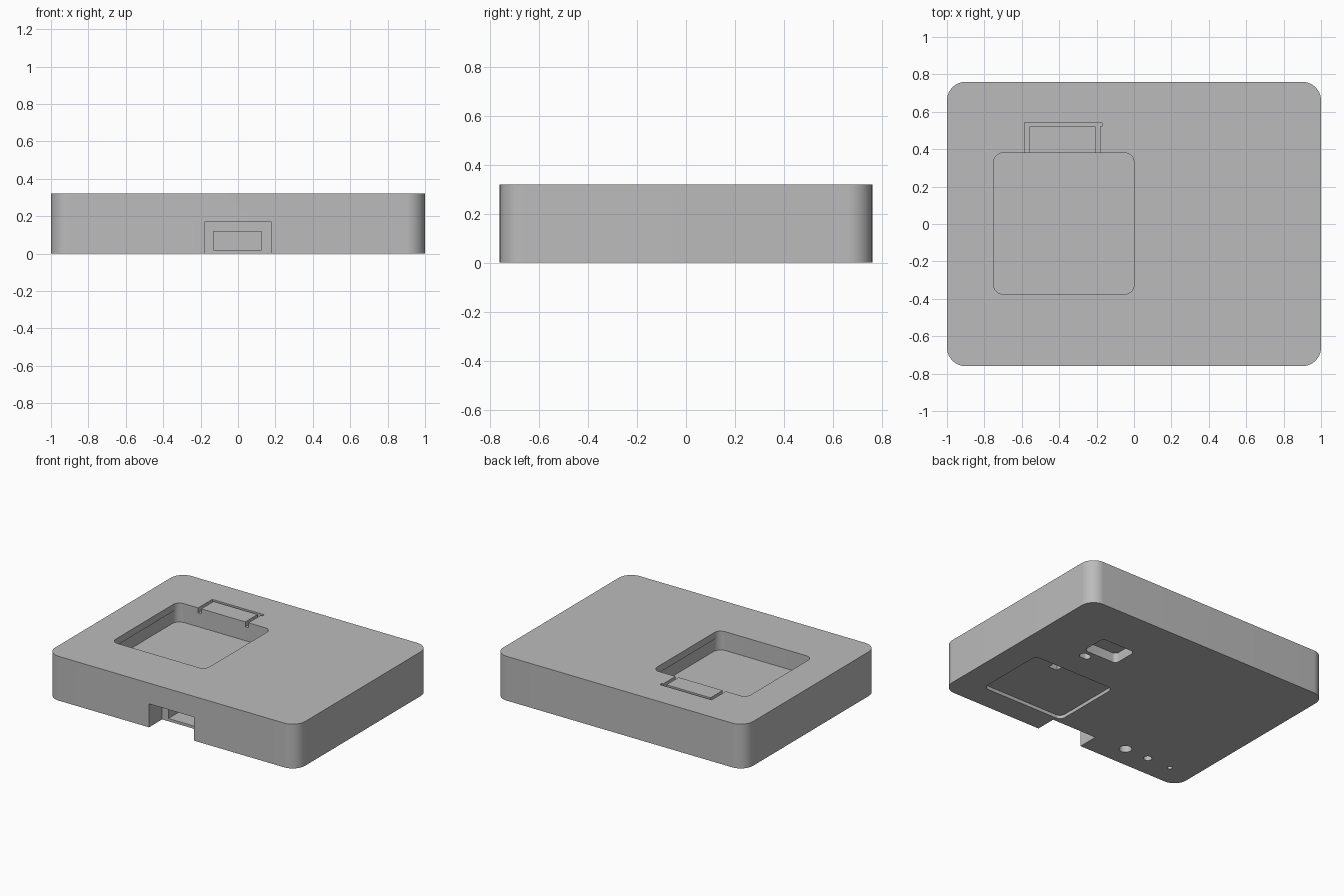
import bpy, bmesh
from math import sin, cos, pi

cube = bpy.data.objects.get("Cube")
if cube:
    bpy.data.objects.remove(cube, do_unlink=True)

grey = bpy.data.materials.new("plain_grey")
grey.use_nodes = True
colour = (0.5, 0.5, 0.5, 1)
grey.diffuse_color = colour
grey.node_tree.nodes["Principled BSDF"].inputs["Base Color"].default_value = colour


def prism(name, x, y, z, r=0.0, seg=10):
    """Upright block between the given (low, high) ranges, vertical corners rounded by r."""
    pts = []
    if r:
        for i, (cx, cy) in enumerate([(x[1] - r, y[1] - r), (x[0] + r, y[1] - r),
                                      (x[0] + r, y[0] + r), (x[1] - r, y[0] + r)]):
            for k in range(seg + 1):
                a = pi / 2 * (i + k / seg)
                p = (cx + r * cos(a), cy + r * sin(a))
                if not pts or abs(p[0] - pts[-1][0]) + abs(p[1] - pts[-1][1]) > 1e-5:
                    pts.append(p)
        if abs(pts[0][0] - pts[-1][0]) + abs(pts[0][1] - pts[-1][1]) < 1e-5:
            pts.pop()
    else:
        pts = [(x[0], y[0]), (x[1], y[0]), (x[1], y[1]), (x[0], y[1])]
    bm = bmesh.new()
    face = bm.faces.new([bm.verts.new((px, py, z[0])) for px, py in pts])
    new = bmesh.ops.extrude_face_region(bm, geom=[face])["geom"]
    bmesh.ops.translate(bm, vec=(0, 0, z[1] - z[0]),
                        verts=[v for v in new if isinstance(v, bmesh.types.BMVert)])
    bmesh.ops.recalc_face_normals(bm, faces=bm.faces)
    mesh = bpy.data.meshes.new(name)
    bm.to_mesh(mesh)
    bm.free()
    mesh.materials.append(grey)
    ob = bpy.data.objects.new(name, mesh)
    bpy.context.collection.objects.link(ob)
    return ob


def cut(name, *args, **kw):
    """Carve a prism out of the body and discard the cutter."""
    tool = prism(name, *args, **kw)
    tool.hide_render = True
    mod = body.modifiers.new(name, "BOOLEAN")
    mod.operation = "DIFFERENCE"
    mod.solver = "EXACT"
    mod.object = tool
    bpy.ops.object.modifier_apply(modifier=name)
    bpy.data.objects.remove(tool, do_unlink=True)


H = 0.32
OVER = H + 0.1

# Main slab
body = prism("case_body", (-1, 1), (-0.76, 0.76), (0, H), r=0.1, seg=16)
bpy.context.view_layer.objects.active = body
body.select_set(True)

# Top pocket with a slight lip over a wider lower part
cut("pocket", (-0.75, 0), (-0.375, 0.38), (0.2, OVER), r=0.05)
cut("pocket_undercut", (-0.757, 0.007), (-0.382, 0.387), (0.18, 0.27), r=0.057)

# Thin bracket-shaped channel behind the pocket
GROOVE = (H - 0.035, OVER)
cut("channel_left", (-0.585, -0.56), (0.34, 0.53), GROOVE)
cut("channel_right", (-0.207, -0.182), (0.34, 0.53), GROOVE)
cut("channel_back", (-0.585, -0.17), (0.52, 0.542), GROOVE)

# Front notch and the socket in its back wall
cut("front_notch", (-0.18, 0.18), (-0.9, -0.61), (-0.1, 0.17))
cut("socket", (-0.13, 0.125), (-0.65, -0.46), (0.02, 0.117))

# Underside: shallow rounded recess, pry slot and cable slots
cut("base_recess", (0.14, 0.8), (-0.58, -0.05), (-0.1, 0.025), r=0.04)
cut("pry_slot", (0.55, 0.62), (-0.13, -0.06), (-0.1, 0.08))
cut("small_slot", (0.515, 0.595), (0.135, 0.19), (-0.1, 0.1), r=0.025)
cut("large_slot", (0.34, 0.61), (0.22, 0.41), (-0.1, 0.07), r=0.03)

# Three round holes of shrinking size along the front
for i, radius in enumerate((0.042, 0.028, 0.017)):
    cx = -0.43 - 0.19 * i
    cut("round_hole", (cx - radius, cx + radius), (-0.6 - radius, -0.6 + radius),
        (-0.1, 0.12), r=radius, seg=8)

bpy.ops.object.shade_smooth_by_angle()
